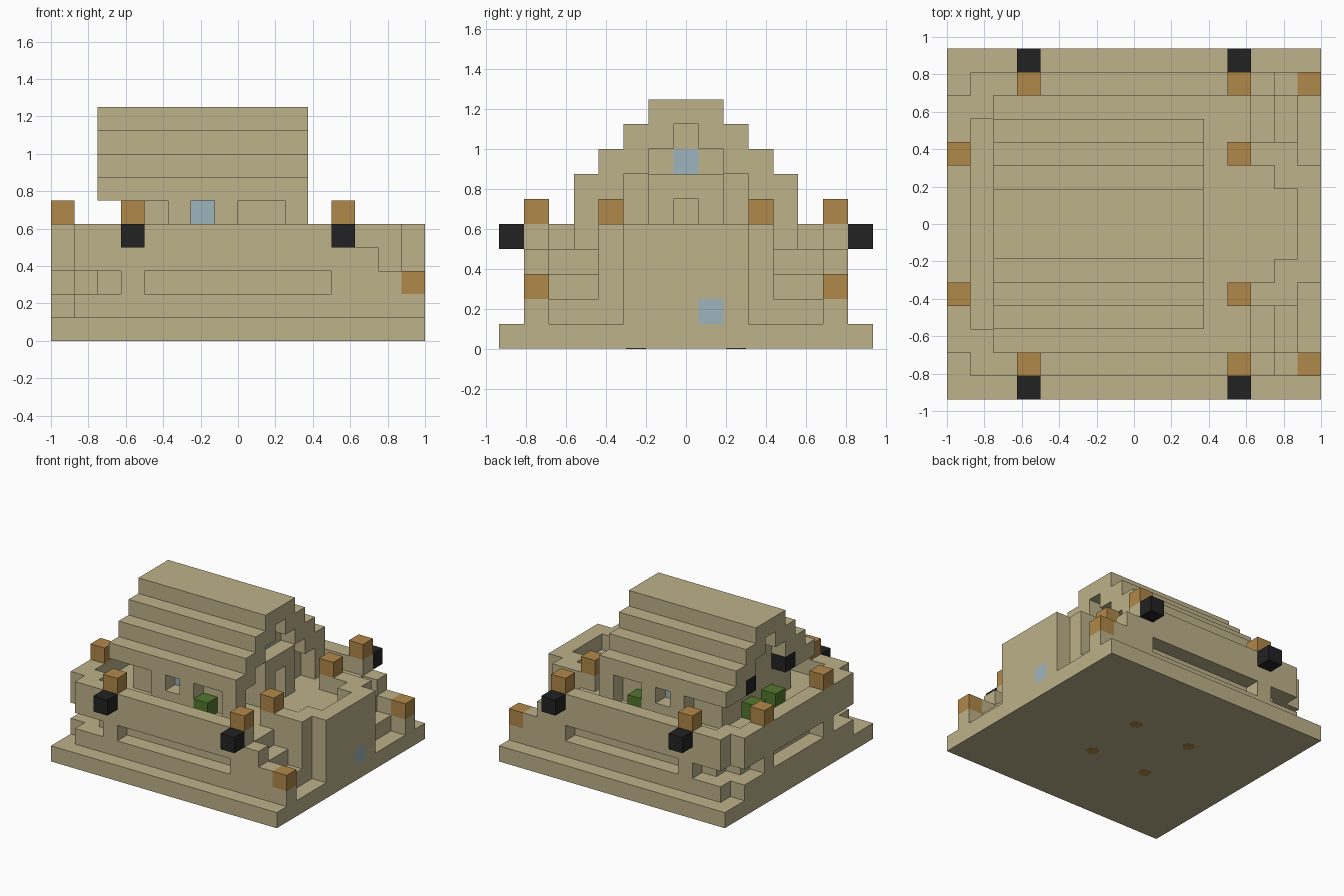
import bpy, bmesh
from mathutils import Vector

if "Cube" in bpy.data.objects:
    bpy.data.objects.remove(bpy.data.objects["Cube"], do_unlink=True)

U = 0.125            # block size
NX, NY = 16, 15      # plan size in blocks


def material(name, rgb):
    m = bpy.data.materials.new(name)
    m.use_nodes = True
    m.diffuse_color = (*rgb, 1)
    m.node_tree.nodes["Principled BSDF"].inputs["Base Color"].default_value = (*rgb, 1)
    return m


SAND = material("sandstone", (0.51, 0.445, 0.255))
AMBER = material("amber", (0.434, 0.246, 0.065))
BLACK = material("black", (0.016, 0.016, 0.016))
GREEN = material("leaf_green", (0.084, 0.181, 0.027))
GLASS = material("pale_blue", (0.337, 0.456, 0.515))

blocks = {}          # block position -> part name
colours = {}         # part name -> material


def span(r):
    return range(r, r + 1) if isinstance(r, int) else range(r[0], r[1] + 1)


def fill(part, x, y, z, mat=SAND, mirror=True):
    """Fill an inclusive range of blocks, mirrored front to back."""
    colours[part] = mat
    for i in span(x):
        for j in span(y):
            for k in span(z):
                blocks[i, j, k] = part
                if mirror:
                    blocks[i, NY - 1 - j, k] = part


def carve(x, y, z):
    for i in span(x):
        for j in span(y):
            for k in span(z):
                blocks.pop((i, j, k), None)
                blocks.pop((i, NY - 1 - j, k), None)


# Base slab
fill("base_slab", (0, 15), (0, 14), 0)

# Terrace with parapet
fill("terrace", (1, 12), (1, 13), (1, 4))
fill("terrace", 0, (2, 12), (1, 4))
fill("terrace", (13, 14), (4, 10), (1, 4))
fill("terrace", 15, (5, 9), (1, 4))
carve((2, 12), (2, 12), 4)
carve(1, (3, 11), 4)
carve(13, (5, 9), 4)
carve(14, (6, 8), 4)
fill("terrace", 12, 4, 4)

# Corner stairs and their stepped outer walls
for n, i in enumerate((15, 14, 13)):
    fill("stair_wall", i, 1, (1, n + 1))
    if n:
        fill("stairs", i, (2, 3), (1, n))

# Long wall slots and corner notches
carve((4, 11), 1, 2)
carve((1, 2), 1, 2)
carve(0, (2, 3), 2)
carve(1, 2, 2)
carve(0, (5, 9), 2)

# House core narrowing upward inside the roof
for n, k in enumerate((5, 6, 7, 8)):
    fill("house", (3, 9), (4 + n, 10 - n), k)
fill("house", (3, 9), (4, 10), 4)
carve(9, 5, (4, 6))

# Porch with doorway
fill("porch", 10, (6, 8), (4, 6))
carve(10, 7, (4, 5))

# Side bays, windows and porch posts
fill("side_bay", (5, 7), 3, (4, 5))
carve(6, 3, 5)
fill("side_window", 6, 4, 5, GLASS)
fill("gable_window", 9, 7, 7, GLASS)
fill("lower_window", 15, 8, 1, GLASS, mirror=False)
fill("corner_post", 10, 3, (4, 5))

# Stepped roof shell
for n in range(3):
    fill("roof", (2, 10), (3 + n, 4 + n), 6 + n)
fill("roof", (2, 10), (6, 8), 9)

# Lanterns, dark blocks and shrubs
for i, j, k in ((3, 1, 5), (12, 1, 5), (12, 4, 5), (0, 4, 5), (15, 1, 2)):
    fill("lantern", i, j, k, AMBER)
for i, j, k in ((3, 0, 4), (12, 0, 4), (2, 5, 6)):
    fill("dark_block", i, j, k, BLACK)
for i, j in ((8, 3), (2, 6)):
    fill("shrub", i, j, 4, GREEN)


def build(part):
    """Make a mesh from the exposed sides of one part's blocks."""
    bm = bmesh.new()
    origin = Vector((NX / 2, NY / 2, 0))
    for cell in [c for c, p in blocks.items() if p == part]:
        for axis in range(3):
            for side in (0, 1):
                step = Vector((0, 0, 0))
                step[axis] = side * 2 - 1
                if tuple(int(a) for a in Vector(cell) + step) in blocks:
                    continue
                a, b = (axis + 1) % 3, (axis + 2) % 3
                loop = [(0, 0), (1, 0), (1, 1), (0, 1)]
                verts = []
                for u, v in loop if side else reversed(loop):
                    p = Vector(cell)
                    p[axis] += side
                    p[a] += u
                    p[b] += v
                    verts.append(bm.verts.new((p - origin) * U))
                bm.faces.new(verts)
    bmesh.ops.remove_doubles(bm, verts=bm.verts, dist=0.001)
    mesh = bpy.data.meshes.new(part)
    bm.to_mesh(mesh)
    bm.free()
    mesh.materials.append(colours[part])
    bpy.context.collection.objects.link(bpy.data.objects.new(part, mesh))


for name in colours:
    build(name)

# Small amber studs set in the underside
for i in (5, 9):
    for j in (5, 9):
        bpy.ops.mesh.primitive_cylinder_add(
            vertices=6, radius=0.05, depth=0.006,
            location=((i + 0.5 - NX / 2) * U, (j + 0.5 - NY / 2) * U, 0.002))
        stud = bpy.context.object
        stud.name = "underside_stud"
        stud.data.materials.append(AMBER)
